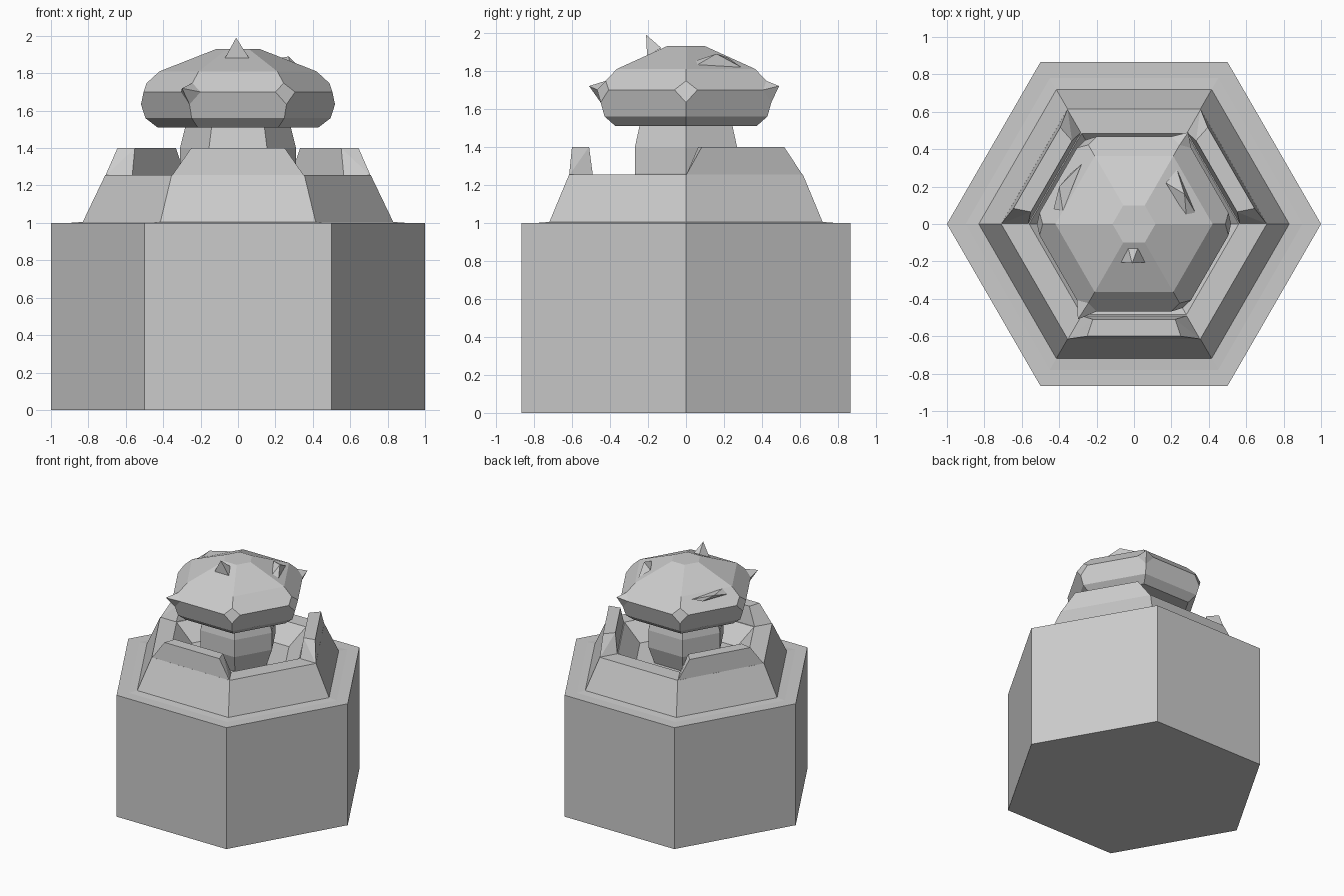
import bpy, bmesh, math
from mathutils import Vector, Matrix

if "Cube" in bpy.data.objects:
    bpy.data.objects.remove(bpy.data.objects["Cube"])


def finish(name, bm):
    bmesh.ops.recalc_face_normals(bm, faces=bm.faces)
    me = bpy.data.meshes.new(name)
    bm.to_mesh(me)
    bm.free()
    ob = bpy.data.objects.new(name, me)
    bpy.context.collection.objects.link(ob)
    return ob


def hex_loft(profile):
    """Six-sided loft through (radius, z) rings, capped at both ends."""
    bm = bmesh.new()
    rings = [[bm.verts.new((r * math.cos(math.radians(60 * i)),
                            r * math.sin(math.radians(60 * i)), z))
              for i in range(6)] for r, z in profile]
    for a, b in zip(rings, rings[1:]):
        for i in range(6):
            j = (i + 1) % 6
            bm.faces.new((a[i], a[j], b[j], b[i]))
    bm.faces.new(rings[0][::-1])
    bm.faces.new(rings[-1])
    return bm, rings


def hull(name, points, turn=0):
    """Faceted solid around a few points, turned about the z axis."""
    bm = bmesh.new()
    rot = Matrix.Rotation(math.radians(turn), 3, 'Z')
    for p in points:
        bm.verts.new(rot @ Vector(p))
    bmesh.ops.convex_hull(bm, input=bm.verts)
    bmesh.ops.dissolve_limit(bm, angle_limit=0.02, verts=bm.verts, edges=bm.edges)
    return finish(name, bm)


# Base block
finish("base", hex_loft([(1, 0), (1, 1)])[0])

# Sloped collar with a sunken bowl
finish("collar", hex_loft([(0.9, 1.0), (0.83, 1.005), (0.71, 1.255),
                           (0.56, 1.255), (0.42, 1.12)])[0])

# Raised rim blocks on every other side
for k in range(3):
    pts = [(s * x, y, z) for s in (-1, 1) for x, y, z in
           ((0.355, -0.615, 1.25), (0.283, -0.49, 1.25),
            (0.25, -0.60, 1.40), (0.22, -0.51, 1.40))]
    hull(f"rim_block_{k + 1}", pts, 120 * k)

# Neck
finish("neck", hex_loft([(0.26, 1.12), (0.31, 1.26), (0.31, 1.40), (0.28, 1.52)])[0])

# Head with clipped corners, two of them drawn out to spikes
bm, rings = hex_loft([(0.43, 1.51), (0.495, 1.56), (0.54, 1.70),
                      (0.42, 1.81), (0.115, 1.93)])
bmesh.ops.bevel(bm, geom=rings[2], offset=0.07, offset_type='OFFSET',
                segments=1, profile=0.5, affect='VERTICES')
for tip in (Vector((0.29, 0.49, 1.72)), Vector((-0.30, -0.51, 1.72))):
    face = min(bm.faces, key=lambda f: (f.calc_center_median() - tip).length)
    res = bmesh.ops.poke(bm, faces=[face])
    res["verts"][0].co = tip
finish("head", bm)

# Small horn at the front of the crown
hull("front_horn", [(-0.07, -0.205, 1.88), (0.06, -0.205, 1.88), (0.02, -0.13, 1.92),
                    (-0.03, -0.13, 1.92), (-0.01, -0.21, 1.99)])

# Low fins on the two back shoulders of the crown
hull("right_fin", [(0.34, 0.04, 1.82), (0.28, 0.04, 1.85), (0.17, 0.22, 1.87),
                   (0.23, 0.29, 1.82), (0.27, 0.16, 1.89)])
hull("left_fin", [(-0.43, 0.08, 1.78), (-0.38, 0.07, 1.81), (-0.28, 0.32, 1.79),
                  (-0.34, 0.27, 1.77), (-0.40, 0.20, 1.81)])
